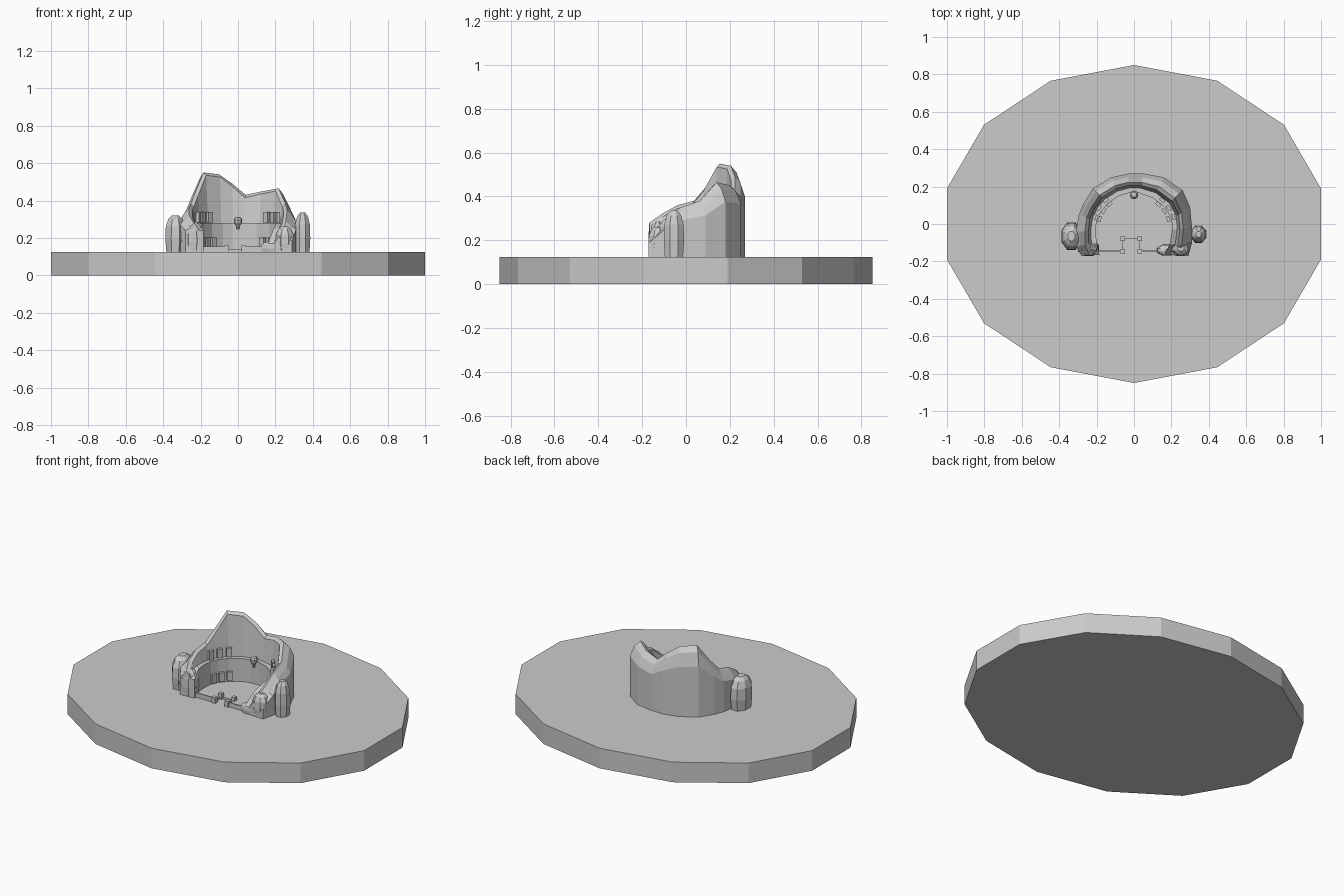
import bpy, bmesh, math
from mathutils import Vector

cube = bpy.data.objects.get("Cube")
if cube:
    bpy.data.objects.remove(cube, do_unlink=True)

stone = bpy.data.materials.new("grey stone")
stone.use_nodes = True
GREY = (0.6, 0.6, 0.6, 1)
stone.diffuse_color = GREY
stone.node_tree.nodes["Principled BSDF"].inputs["Base Color"].default_value = GREY

GROUND = 0.125
LEDGE = 0.28


def finish(name, bm):
    bmesh.ops.recalc_face_normals(bm, faces=bm.faces)
    mesh = bpy.data.meshes.new(name)
    bm.to_mesh(mesh)
    bm.free()
    mesh.materials.append(stone)
    obj = bpy.data.objects.new(name, mesh)
    bpy.context.collection.objects.link(obj)
    return obj


def loft(name, rings):
    """Skin closed rings of points and cap both ends."""
    bm = bmesh.new()
    rows = [[bm.verts.new(p) for p in ring] for ring in rings]
    n = len(rows[0])
    for a, b in zip(rows, rows[1:]):
        for i in range(n):
            j = (i + 1) % n
            bm.faces.new((a[i], a[j], b[j], b[i]))
    bm.faces.new(rows[0])
    bm.faces.new(rows[-1])
    return finish(name, bm)


def ring(cx, cy, rx, ry, z, sides, turn=0.0):
    return [(cx + rx * math.cos(turn + math.tau * i / sides),
             cy + ry * math.sin(turn + math.tau * i / sides), z) for i in range(sides)]


def boulder(name, cx, cy, rx, ry, top, sides=8):
    h = top - GROUND
    profile = [(0, 0.9), (0.35, 1.0), (0.7, 0.95), (0.9, 0.7), (1, 0.35)]
    return loft(name, [ring(cx, cy, rx * s, ry * s, GROUND + h * t, sides, math.pi / sides)
                       for t, s in profile])


def box(name, center, size, angle=0.0):
    bm = bmesh.new()
    bmesh.ops.create_cube(bm, size=1)
    for v in bm.verts:
        v.co = Vector(a * b for a, b in zip(v.co, size))
    obj = finish(name, bm)
    obj.location = center
    obj.rotation_euler.z = angle
    return obj


# Fourteen-sided ground slab
loft("ground_slab", [ring(0, 0, 1.026, 0.85, z, 14, math.pi / 2) for z in (0, GROUND)])

# Horseshoe cliff: outer x, y, inner x, y, crest height
stations = [
    (.29, -.17, .16, -.165, .21), (.31, -.10, .19, -.11, .29),
    (.31, -.02, .205, -.03, .35), (.30, .09, .20, .03, .38),
    (.26, .18, .165, .09, .465), (.16, .25, .10, .14, .45),
    (.05, .27, .03, .165, .43), (-.03, .27, -.03, .165, .49),
    (-.12, .25, -.08, .15, .54), (-.22, .19, -.14, .11, .55),
    (-.27, .11, -.18, .06, .44), (-.295, .05, -.20, .02, .38),
    (-.31, -.04, -.205, -.04, .36), (-.31, -.12, -.20, -.10, .32),
    (-.28, -.17, -.185, -.165, .28),
]


def cliff_section(ox, oy, ix, iy, h):
    ledge = min(LEDGE, h - 0.04)
    profile = [(0, GROUND), (0, GROUND + 0.74 * (h - GROUND)), (0.2, h - 0.03), (0.45, h),
               (0.62, h - 0.015), (0.75, ledge), (1, ledge), (1, GROUND)]
    return [(ox + (ix - ox) * t, oy + (iy - oy) * t, z) for t, z in profile]


loft("cliff_wall", [cliff_section(*s) for s in stations])

# Boulders against the cliff ends
boulder("left_boulder", .345, -.055, .045, .05, .335)
boulder("right_boulder", -.335, -.065, .058, .08, .32)
boulder("left_end_rock", .25, -.13, .052, .045, .26)
boulder("left_low_rock", .175, -.14, .055, .032, .18)
boulder("right_end_rock", -.243, -.13, .06, .045, .285)

# Raised courtyard floor with an entrance notch
NOTCH_L, NOTCH_R, FRONT, INNER = .03, -.06, -.145, -.08
FLOOR = GROUND + 0.012
arc = [(s[2], s[3]) for s in stations[1:-1]]
outline = [(.17, FRONT)] + arc + [(-.185, FRONT), (NOTCH_R, FRONT), (NOTCH_R, INNER),
                                 (NOTCH_L, INNER), (NOTCH_L, FRONT)]
loft("courtyard_floor", [[(x, y, z) for x, y in outline] for z in (GROUND - 0.01, FLOOR)])

# Entrance posts and low front walls
for x, side in ((NOTCH_L, "left"), (NOTCH_R, "right")):
    for y, place in ((FRONT, "front"), (INNER, "inner")):
        box(f"{side}_{place}_post", (x, y, .142), (.024, .024, .036))
for x0, x1, side in ((.04, .15, "left"), (-.19, -.07, "right")):
    box(f"{side}_front_wall", ((x0 + x1) / 2, FRONT, .138), (x1 - x0, .008, .03))

# Door and window frames along the curved wall, on the floor and the ledge
for sign, side in ((1, "left"), (-1, "right")):
    for i, deg in enumerate((20, 34, 48)):
        a = math.radians(deg if sign > 0 else 180 - deg)
        for level, radius, z in (("lower", .195, .175), ("upper", .225, .31)):
            box(f"{side}_{level}_door_{i + 1}",
                (radius * math.cos(a), -.04 + radius * math.sin(a), z),
                (.016, .032, .055), a)

# Carved bulb on the back wall
loft("wall_ornament", [ring(0, .155, r, r, z, 8) for r, z in
                       ((.006, .245), (.010, .268), (.021, .280),
                        (.023, .297), (.015, .309), (.005, .313))])
